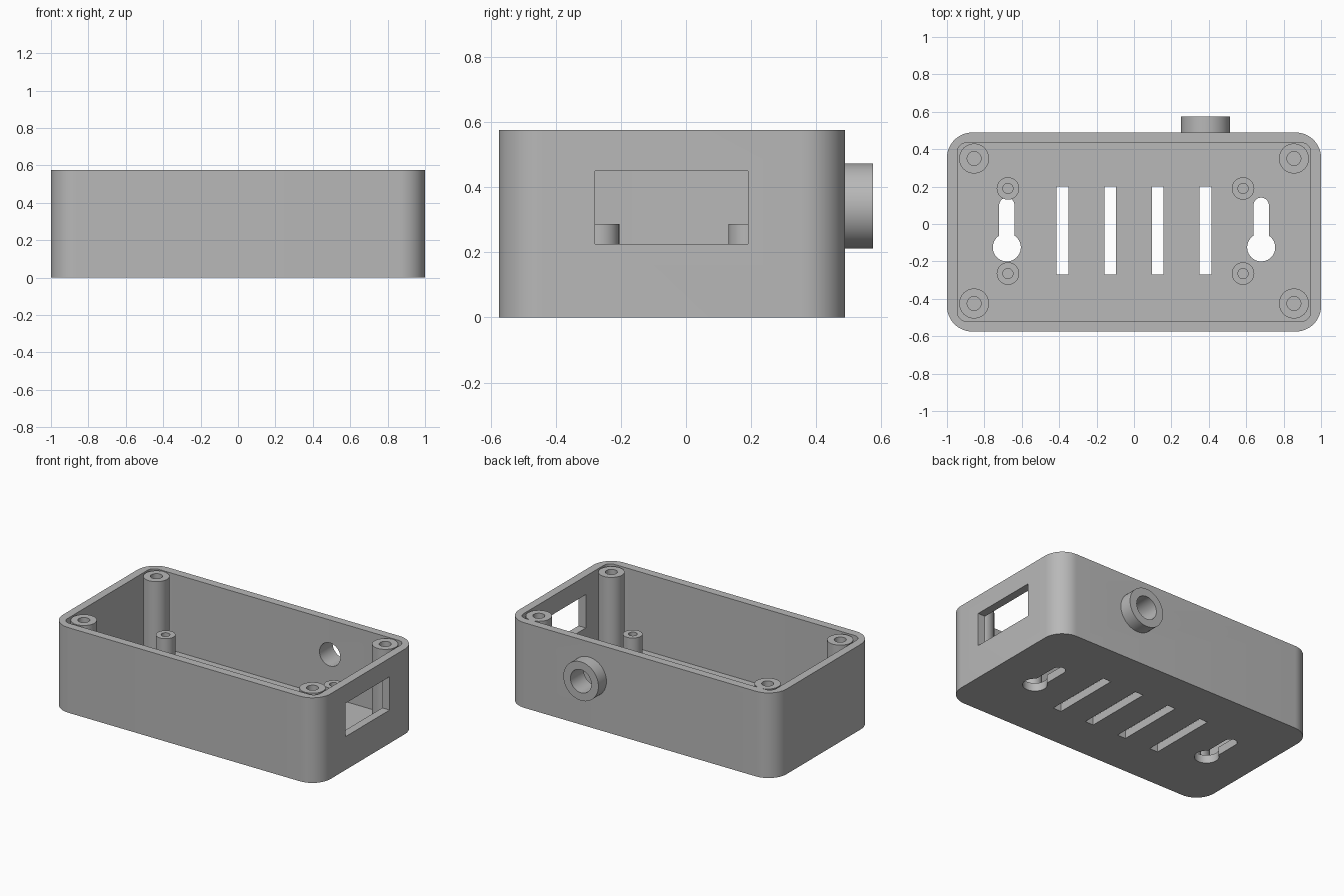
import bpy, bmesh, math
from mathutils import Matrix, Vector

if "Cube" in bpy.data.objects:
    bpy.data.objects.remove(bpy.data.objects["Cube"], do_unlink=True)

HEIGHT, FLOOR, WALL = 0.575, 0.055, 0.055
MID_Y = -0.043            # centre of the box, the collar sticks out behind it
HALF_X, HALF_Y = 1.0, 0.532

grey = bpy.data.materials.new("plain grey")
grey.use_nodes = True
COLOUR = (0.48, 0.48, 0.48, 1)
grey.diffuse_color = COLOUR
grey.node_tree.nodes["Principled BSDF"].inputs["Base Color"].default_value = COLOUR


def finish(name, bm):
    bmesh.ops.recalc_face_normals(bm, faces=bm.faces)
    mesh = bpy.data.meshes.new(name)
    bm.to_mesh(mesh)
    bm.free()
    mesh.materials.append(grey)
    obj = bpy.data.objects.new(name, mesh)
    bpy.context.collection.objects.link(obj)
    return obj


def arc(cx, cy, r, start, end, steps):
    angles = [math.radians(start + (end - start) * i / steps) for i in range(steps + 1)]
    return [(cx + r * math.cos(a), cy + r * math.sin(a)) for a in angles]


def rounded_rect(hx, hy, r, cy=MID_Y):
    points = []
    for i, (sx, sy) in enumerate([(1, 1), (-1, 1), (-1, -1), (1, -1)]):
        points += arc(sx * (hx - r), cy + sy * (hy - r), r, 90 * i, 90 * i + 90, 12)
    return points


def prism(name, outline, z0, z1):
    bm = bmesh.new()
    face = bm.faces.new([bm.verts.new((x, y, z0)) for x, y in outline])
    new = bmesh.ops.extrude_face_region(bm, geom=[face])["geom"]
    top = [v for v in new if isinstance(v, bmesh.types.BMVert)]
    bmesh.ops.translate(bm, verts=top, vec=(0, 0, z1 - z0))
    return finish(name, bm)


def box(name, x0, x1, y0, y1, z0, z1):
    return prism(name, [(x0, y0), (x1, y0), (x1, y1), (x0, y1)], z0, z1)


def lathe(name, profile, closed=False, steps=48):
    """Turn a (radius, height) profile around z."""
    bm = bmesh.new()
    verts = [bm.verts.new((r, 0, z)) for r, z in profile]
    pairs = list(zip(verts, verts[1:])) + ([(verts[-1], verts[0])] if closed else [])
    edges = [bm.edges.new(p) for p in pairs]
    bmesh.ops.spin(bm, geom=verts + edges, axis=(0, 0, 1), cent=(0, 0, 0),
                   angle=math.tau, steps=steps, use_duplicate=False)
    bmesh.ops.remove_doubles(bm, verts=bm.verts, dist=0.0001)
    return finish(name, bm)


def smooth(obj):
    bpy.ops.object.select_all(action="DESELECT")
    obj.select_set(True)
    bpy.context.view_layer.objects.active = obj
    bpy.ops.object.shade_smooth_by_angle(angle=math.radians(30))


def cut(target, cutter):
    mod = target.modifiers.new("cut", "BOOLEAN")
    mod.operation, mod.solver, mod.object = "DIFFERENCE", "EXACT", cutter
    bpy.context.view_layer.objects.active = target
    bpy.ops.object.modifier_apply(modifier=mod.name)
    bpy.data.objects.remove(cutter, do_unlink=True)


# Open tray with rounded corners
shell = prism("case_shell", rounded_rect(HALF_X, HALF_Y, 0.135), 0, HEIGHT)
cut(shell, prism("cavity", rounded_rect(HALF_X - WALL, HALF_Y - WALL, 0.05),
                 FLOOR, HEIGHT + 0.1))

# Window in the left end
cut(shell, box("window", 0.9, 1.1, -0.28, 0.19, 0.225, 0.45))

# Vent slots and keyhole hangers in the floor
for i in range(4):
    x = (i - 1.5) * 0.255
    cut(shell, box("vent", x - 0.031, x + 0.031, -0.27, 0.2, -0.1, 0.1))
for x in (-0.68, 0.68):
    neck, bulb = 0.041, 0.075
    lean = math.degrees(math.acos(neck / bulb))
    outline = arc(x, 0.1, neck, 0, 180, 16) + arc(x, -0.125, bulb, 180 - lean, 360 + lean, 32)
    cut(shell, prism("keyhole", outline, -0.1, 0.1))

# Cable collar on the back wall, with its bore
collar_at = Vector((0.383, 0, 0.342))
turn = Matrix.Rotation(-math.pi / 2, 4, "X")      # z axis to +y
bore = lathe("bore", [(0, 0.3), (0.078, 0.3), (0.078, 0.7), (0, 0.7)])
collar = lathe("cable_collar", [(0.078, 0.488), (0.131, 0.488), (0.131, 0.575),
                                (0.078, 0.575)], closed=True)
for part in (bore, collar):
    part.data.transform(Matrix.Translation(collar_at) @ turn)
cut(shell, bore)
smooth(shell)
smooth(collar)


# Hollow posts standing on the floor
def post(name, x, y, r, hole, top):
    obj = lathe(name, [(0, FLOOR), (r, FLOOR), (r, top), (hole, top),
                       (hole, FLOOR + 0.02), (0, FLOOR + 0.02)])
    obj.location = (x, y, 0)
    smooth(obj)


for side, sx in (("right", -1), ("left", 1)):
    for end, y, y_low in (("front", -0.425, -0.265), ("back", 0.35, 0.19)):
        post(f"corner_post_{end}_{side}", sx * 0.855, y, 0.08, 0.037, HEIGHT - 0.003)
        post(f"board_standoff_{end}_{side}", -0.674 if sx < 0 else 0.583, y_low,
             0.06, 0.027, 0.287)
